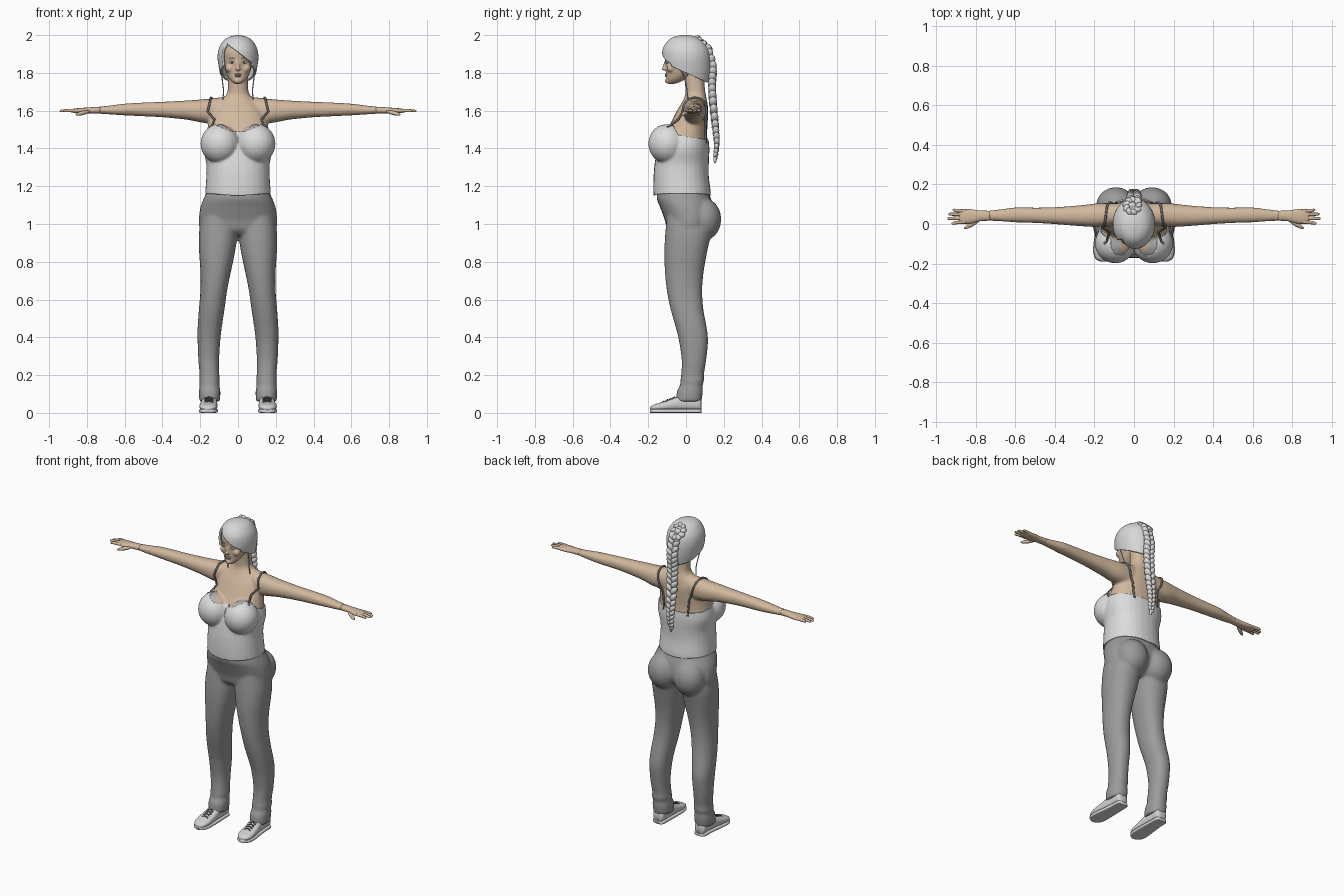
import bpy, bmesh, math
from mathutils import Matrix, Vector, Euler
from mathutils.bvhtree import BVHTree

cube = bpy.data.objects.get("Cube")
if cube:
    bpy.data.objects.remove(cube)


def material(name, r, g, b):
    m = bpy.data.materials.new(name)
    m.use_nodes = True
    m.diffuse_color = (r, g, b, 1)
    m.node_tree.nodes["Principled BSDF"].inputs["Base Color"].default_value = (r, g, b, 1)
    return m


SKIN = material("warm skin", .64, .48, .34)
HAIR = material("pale grey hair", .68, .68, .68)
SHIRT = material("off white cloth", .72, .72, .72)
PANTS = material("mid grey cloth", .33, .33, .33)
STRAP = material("dark grey strap", .16, .16, .16)
TRIM = material("grey trim", .42, .42, .42)
SHOE = material("light grey shoe", .64, .64, .64)
LIPS = material("lip tone", .5, .38, .32)


def smooth(rows, k):
    """Catmull-Rom interpolation of a list of tuples."""
    out, last = [], len(rows) - 1
    for i in range(last):
        a, b, c, d = (rows[min(max(i + o, 0), last)] for o in (-1, 0, 1, 2))
        for j in range(k):
            t = j / k
            out.append(tuple(q + .5 * t * (r - p + t * (2*p - 5*q + 4*r - s + t * (3*(q - r) + s - p)))
                             for p, q, r, s in zip(a, b, c, d)))
    return out + [rows[-1]]


def loft(bm, rows, axis="z", n=28, k=4, power=.9):
    """Rows: position, centre and half-width, then low and high of the other axis."""
    bend = lambda v: math.copysign(abs(v) ** power, v)
    rings = []
    for t, c, r, lo, hi in smooth(rows, k):
        ring = []
        for i in range(n):
            a = math.tau * i / n
            u = c + r * bend(math.cos(a))
            v = (lo + hi) / 2 + (hi - lo) / 2 * bend(math.sin(a))
            ring.append(bm.verts.new({"x": (t, u, v), "y": (u, t, v), "z": (u, v, t)}[axis]))
        rings.append(ring)
    for p, q in zip(rings, rings[1:]):
        for i in range(n):
            bm.faces.new((p[i], p[(i + 1) % n], q[(i + 1) % n], q[i]))
    bm.faces.new(rings[0])
    bm.faces.new(rings[-1])


def ball(bm, centre, radii, rot=(0, 0, 0)):
    bmesh.ops.create_uvsphere(bm, u_segments=20, v_segments=12, radius=1,
                              matrix=Matrix.LocRotScale(Vector(centre), Euler(rot), Vector(radii)))


def mirror(bm):
    dup = bmesh.ops.duplicate(bm, geom=bm.verts[:] + bm.edges[:] + bm.faces[:])["geom"]
    for v in dup:
        if isinstance(v, bmesh.types.BMVert):
            v.co.x *= -1


def link(name, data, mat):
    ob = bpy.data.objects.new(name, data)
    bpy.context.scene.collection.objects.link(ob)
    data.materials.clear()
    data.materials.append(mat)
    return ob


def finish(name, bm, mat, voxel=0, relax=6):
    """Turn a bmesh into an object, optionally fusing its parts into one skin."""
    bmesh.ops.recalc_face_normals(bm, faces=bm.faces)
    me = bpy.data.meshes.new(name)
    bm.to_mesh(me)
    bm.free()
    ob = link(name, me, mat)
    if voxel:
        fuse = ob.modifiers.new("Fuse", "REMESH")
        fuse.mode, fuse.voxel_size = "VOXEL", voxel
        soft = ob.modifiers.new("Relax", "SMOOTH")
        soft.factor, soft.iterations = .5, relax
        dg = bpy.context.evaluated_depsgraph_get()
        ob.data = bpy.data.meshes.new_from_object(ob.evaluated_get(dg))
        ob.modifiers.clear()
        ob.data.materials.clear()
        ob.data.materials.append(mat)
    ob.data.shade_smooth()
    return ob


def trim(name, source, field, mat, push=0, thick=0):
    """Copy the part of a surface where field > 0, with a clean cut edge."""
    bm = bmesh.new()
    bm.from_mesh(source.data)
    cut = []
    for e in list(bm.edges):
        a, b = e.verts
        fa, fb = field(*a.co), field(*b.co)
        if fa * fb < 0:
            cut.append(bmesh.utils.edge_split(e, a, fa / (fa - fb))[1])
    bmesh.ops.connect_verts(bm, verts=cut)
    gone = [f for f in bm.faces if field(*f.calc_center_median()) < 0]
    bmesh.ops.delete(bm, geom=gone, context="FACES")
    bm.normal_update()
    for v in bm.verts:
        v.co += v.normal * push
    me = bpy.data.meshes.new(name)
    bm.to_mesh(me)
    bm.free()
    ob = link(name, me, mat)
    me.shade_smooth()
    if thick:
        shell = ob.modifiers.new("Thickness", "SOLIDIFY")
        shell.thickness, shell.offset = thick, -1
    return ob


def tubes(name, paths, radius, mat):
    cu = bpy.data.curves.new(name, "CURVE")
    cu.dimensions, cu.bevel_depth, cu.bevel_resolution, cu.use_fill_caps = "3D", radius, 2, True
    for path in paths:
        sp = cu.splines.new("POLY")
        sp.points.add(len(path) - 1)
        for p, co in zip(sp.points, path):
            p.co = (*co, 1)
    return link(name, cu, mat)


def both(path):
    return [[(s * x, y, z) for x, y, z in path] for s in (1, -1)]


# Torso, bust, neck and arms fused into one body
bm = bmesh.new()
loft(bm, [(.75, .042, .025, 1.585, 1.62), (.68, .044, .03, 1.58, 1.627), (.6, .046, .038, 1.575, 1.637),
          (.5, .044, .039, 1.57, 1.643), (.4, .042, .043, 1.565, 1.647), (.27, .042, .053, 1.552, 1.654),
          (.18, .045, .06, 1.535, 1.661), (.08, .05, .055, 1.53, 1.672)], "x")
ball(bm, (.095, -.098, 1.425), (.098, .096, .1))
mirror(bm)
loft(bm, [(1.12, 0, .168, -.162, .125), (1.17, 0, .167, -.167, .125), (1.25, 0, .162, -.166, .115),
          (1.32, 0, .162, -.16, .115), (1.4, 0, .178, -.145, .118), (1.47, 0, .168, -.115, .112),
          (1.54, 0, .155, -.078, .115), (1.6, 0, .135, -.048, .118), (1.65, 0, .095, -.018, .112),
          (1.685, 0, .062, -.004, .105), (1.72, 0, .054, -.004, .1), (1.81, 0, .052, -.01, .095)])
form = finish("body_form", bm, SKIN, .008)


# Tank top, under-layer and skin are cut from the body surface
def neckline(x, y):
    front = 1.485 + .06 * min(abs(x) / .15, 1.1) ** 2
    t = min(max((y + .085) / .045, 0), 1)
    t = t * t * (3 - 2 * t)
    return front * (1 - t) + (1.462 - .15 * y) * t


def hem(x):
    return 1.15 + .012 * min(abs(x) / .17, 1)


trim("tank_top", form, lambda x, y, z: min(neckline(x, y) - z, z - hem(x)), SHIRT, .006, .006)
trim("under_layer", form, lambda x, y, z: min(
    neckline(x, y) + .024 - 12 * (abs(x) - .09) ** 2 - z, z - 1.44, -.06 - y), TRIM, .003)
body = trim("body", form, lambda x, y, z: z - 1.38, SKIN)

# Shoulder straps laid on the body surface
bm = bmesh.new()
bm.from_mesh(form.data)
tree = BVHTree.FromBMesh(bm)
strap = []
for p in smooth([(.163, -.1, 1.53), (.152, -.05, 1.63), (.145, .03, 1.68), (.135, .09, 1.65),
                 (.11, .13, 1.55), (.095, .13, 1.43)], 8):
    co, normal = tree.find_nearest(Vector(p))[:2]
    strap.append(co + normal * .004)
bm.free()
tubes("shoulder_straps", both(strap), .006, STRAP)
bpy.data.objects.remove(form)

# Hands
bm = bmesh.new()
loft(bm, [(.73, .042, .025, 1.585, 1.621), (.78, .041, .027, 1.585, 1.618), (.82, .039, .035, 1.585, 1.615),
          (.86, .038, .038, 1.587, 1.612), (.885, .038, .032, 1.592, 1.607)], "x", 20)
for y0, y1, tip in ((.011, .003, .925), (.03, .028, .945), (.048, .05, .94), (.065, .071, .918)):
    loft(bm, [(.85, y0, .009, 1.591, 1.609), (.9, (y0 + y1) / 2, .0085, 1.592, 1.609),
              (tip - .008, y1, .007, 1.592, 1.605), (tip, y1, .002, 1.597, 1.6)], "x", 10)
ball(bm, (.822, -.002, 1.588), (.044, .011, .011), (0, .22, -.5))
mirror(bm)
finish("hands", bm, SKIN)

# Trousers: two legs, seat and hips fused
bm = bmesh.new()
loft(bm, [(1.05, .1, .09, -.1, .12), (.95, .105, .102, -.11, .13), (.85, .111, .095, -.115, .112),
          (.75, .118, .081, -.112, .094), (.65, .128, .071, -.102, .086), (.55, .139, .068, -.082, .092),
          (.45, .15, .064, -.054, .11), (.38, .154, .06, -.037, .117), (.28, .155, .055, -.023, .107),
          (.2, .151, .052, -.026, .095), (.17, .151, .055, -.03, .096), (.145, .151, .052, -.032, .088),
          (.115, .15, .057, -.048, .09), (.06, .15, .055, -.054, .082)])
ball(bm, (.092, .095, 1.025), (.1, .092, .112))
mirror(bm)
loft(bm, [(1.19, 0, .155, -.145, .11), (1.14, 0, .18, -.156, .13), (1.09, 0, .199, -.138, .145),
          (1.02, 0, .208, -.112, .15), (.97, 0, .2, -.1, .12), (.94, 0, .16, -.07, .08)])
finish("trousers", bm, PANTS, .009)

# Shoes, soles and laces
shoe = [(.082, .15, .02, .015, .06), (.07, .15, .036, .012, .085), (.02, .15, .038, .012, .09),
        (-.04, .152, .042, .012, .086), (-.09, .155, .046, .012, .068), (-.14, .157, .047, .012, .053),
        (-.175, .157, .036, .012, .042), (-.19, .156, .014, .015, .03)]
bm = bmesh.new()
loft(bm, shoe, "y", 24, power=.75)
mirror(bm)
finish("shoes", bm, SHOE)
bm = bmesh.new()
loft(bm, [(y, c, r + .003, 0, .021) for y, c, r, lo, hi in shoe], "y", 24, power=.4)
mirror(bm)
finish("soles", bm, SHIRT)
laces = []
for i in range(4):
    y, z = -.062 - .018 * i, .081 - .007 * i
    for d in (-.009, .009):
        laces += both([(.132, y + d, z - .004), (.154, y, z + .003), (.176, y - d, z - .004)])
tubes("laces", laces, .003, STRAP)

# Head with nose, chin and cheeks
bm = bmesh.new()
ball(bm, (.042, -.078, 1.825), (.026, .025, .024))
mirror(bm)
loft(bm, [(1.742, 0, .018, -.095, -.06), (1.752, 0, .032, -.102, -.03), (1.77, 0, .048, -.104, 0),
          (1.8, 0, .063, -.105, .04), (1.84, 0, .074, -.107, .07), (1.88, 0, .08, -.113, .09),
          (1.92, 0, .08, -.112, .1), (1.96, 0, .06, -.085, .07), (1.98, 0, .03, -.05, .04)])
ball(bm, (0, -.114, 1.822), (.013, .015, .01))
ball(bm, (0, -.109, 1.843), (.009, .011, .028), (-.25, 0, 0))
ball(bm, (0, -.098, 1.758), (.02, .013, .014))
finish("head", bm, SKIN, .005, 4)

# Eyes, brows and lips
bm = bmesh.new()
ball(bm, (.032, -.1, 1.857), (.014, .009, .007))
mirror(bm)
finish("eyes", bm, SHIRT)
bm = bmesh.new()
ball(bm, (.032, -.105, 1.857), (.006, .006, .006))
mirror(bm)
finish("irises", bm, STRAP)
tubes("brows", both([(.016, -.111, 1.875), (.034, -.107, 1.88), (.05, -.096, 1.875)]), .002, TRIM)
bm = bmesh.new()
ball(bm, (0, -.104, 1.791), (.02, .008, .005))
ball(bm, (0, -.103, 1.783), (.017, .009, .006))
finish("lips", bm, LIPS)

# Hair shell with a swept fringe
bm = bmesh.new()
loft(bm, [(1.72, 0, .07, -.1, .105), (1.76, 0, .086, -.11, .12), (1.82, 0, .1, -.122, .13),
          (1.88, 0, .108, -.127, .13), (1.93, 0, .101, -.122, .12), (1.97, 0, .077, -.096, .09),
          (1.99, 0, .048, -.066, .055), (2, 0, .01, -.025, .015)], "z", 56, 8, 1)
cap = finish("hair_form", bm, HAIR)
trim("hair", cap, lambda x, y, z: max(z - 1.91 + .75 * x, min(z - 1.8 + .45 * y, y + .08)), HAIR, 0, .014)
bpy.data.objects.remove(cap)
tubes("loose_strands", both(smooth([(.088, -.03, 1.83), (.083, -.005, 1.76), (.077, .005, 1.71),
                                    (.08, .01, 1.66)], 5)), .003, HAIR)

# Braid of alternating lobes, with a coil at the crown
bm = bmesh.new()
path = smooth([(.115, 1.92), (.142, 1.83), (.138, 1.74), (.143, 1.64), (.155, 1.52), (.163, 1.43), (.156, 1.36)], 3)
for i, (y, z) in enumerate(path):
    w = 1 - .5 * max(0, i / len(path) - .55) / .45
    for s in (1, -1):
        ball(bm, (s * .016 * w, y, z + s * .008), (.018 * w, .021 * w, .029 * w), (0, s * .55, 0))
ball(bm, (0, .154, 1.345), (.009, .009, .024))
for i in range(9):
    a = math.tau * i / 9
    ball(bm, (-.008 + .032 * math.cos(a), .09 + .032 * math.sin(a), 1.956 - .028 * math.sin(a)),
         (.021, .014, .017), (-.7, 0, a + .9))
ball(bm, (-.008, .092, 1.957), (.02, .02, .016))
finish("braid", bm, HAIR)
